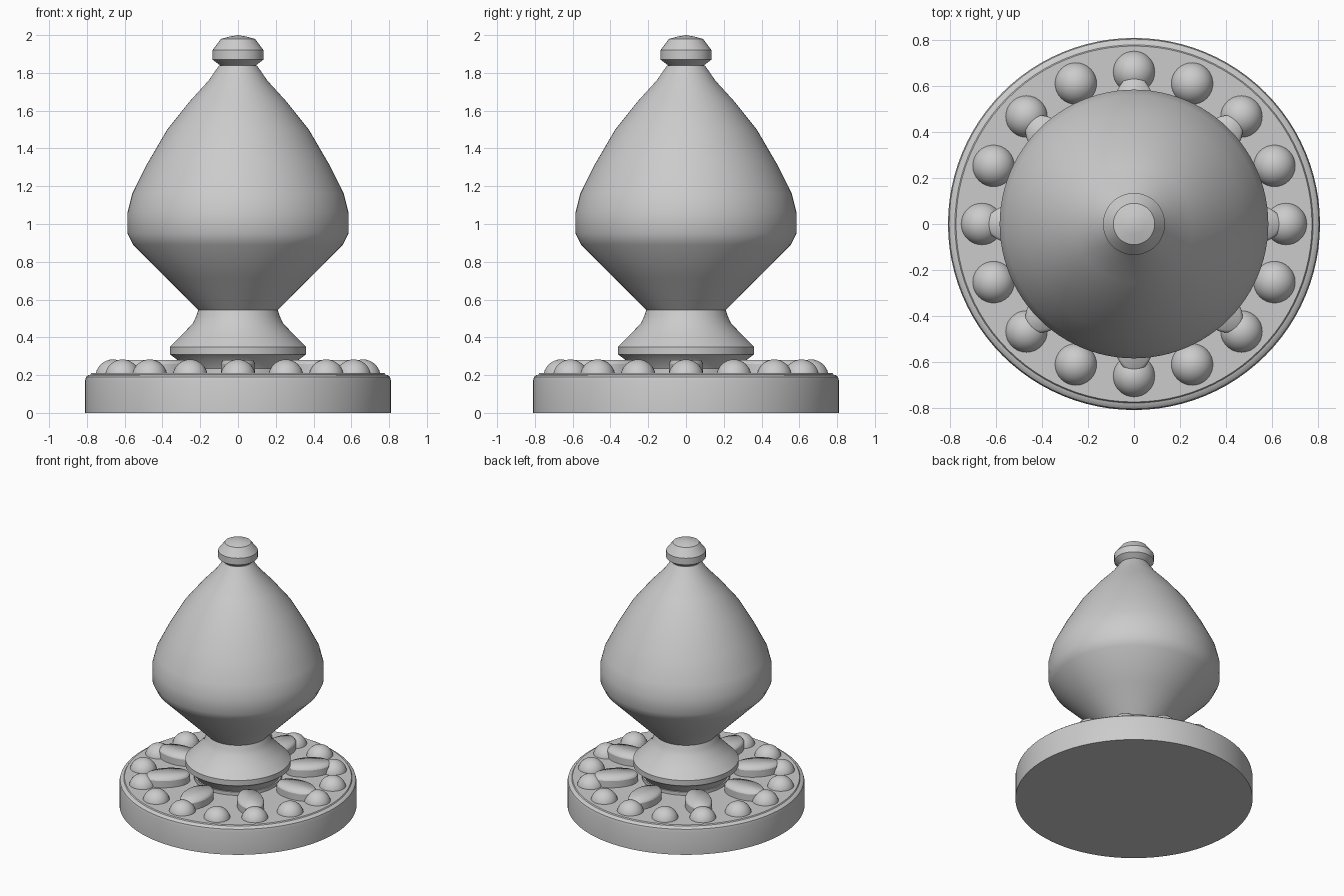
import bpy, bmesh, math
from mathutils import Matrix

cube = bpy.data.objects.get("Cube")
if cube:
    bpy.data.objects.remove(cube, do_unlink=True)

# Single plain grey
grey = bpy.data.materials.new("plain grey")
grey.use_nodes = True
grey.diffuse_color = (0.6, 0.6, 0.6, 1)
grey.node_tree.nodes["Principled BSDF"].inputs["Base Color"].default_value = (0.6, 0.6, 0.6, 1)


def finish(bm, name, angle=30):
    bmesh.ops.remove_doubles(bm, verts=bm.verts, dist=1e-5)
    bmesh.ops.recalc_face_normals(bm, faces=bm.faces)
    mesh = bpy.data.meshes.new(name)
    bm.to_mesh(mesh)
    bm.free()
    mesh.materials.append(grey)
    obj = bpy.data.objects.new(name, mesh)
    bpy.context.collection.objects.link(obj)
    bpy.ops.object.select_all(action="DESELECT")
    obj.select_set(True)
    bpy.context.view_layer.objects.active = obj
    bpy.ops.object.shade_smooth_by_angle(angle=math.radians(angle))
    return obj


def lathe(name, profile, steps=96, angle=30):
    """Spin (radius, height) points around the z axis."""
    bm = bmesh.new()
    verts = [bm.verts.new((r, 0, z)) for r, z in profile]
    edges = [bm.edges.new(pair) for pair in zip(verts, verts[1:])]
    bmesh.ops.spin(bm, geom=verts + edges, axis=(0, 0, 1), cent=(0, 0, 0),
                   angle=math.tau, steps=steps, use_merge=True)
    return finish(bm, name, angle)


def ring(name, source, count, radius, z):
    """Place linked copies of a part evenly around the z axis."""
    for i in range(count):
        obj = source if i == 0 else source.copy()
        if i:
            bpy.context.collection.objects.link(obj)
        obj.name = f"{name}_{i + 1}"
        turn = Matrix.Rotation(math.tau * i / count, 4, "Z")
        obj.matrix_world = turn @ Matrix.Translation((radius, 0, z))


# Round base with a softly stepped rim
lathe("base", [(0, 0), (0.81, 0), (0.81, 0.17), (0.805, 0.19), (0.793, 0.2),
               (0.78, 0.203), (0.775, 0.21), (0, 0.21)])

# Low collar under the foot
lathe("collar", [(0, 0.2), (0.3, 0.2), (0.3, 0.235), (0, 0.235)])

# Flared foot
lathe("foot", [(0, 0.235), (0.29, 0.235), (0.32, 0.28), (0.36, 0.31),
               (0.36, 0.35), (0.3, 0.41), (0.238, 0.475), (0.222, 0.51),
               (0.21, 0.545), (0, 0.545)])

# Bulbous body
lathe("body", [(0, 0.545), (0.21, 0.545), (0.38, 0.715), (0.555, 0.89),
               (0.585, 0.95), (0.585, 1.06), (0.56, 1.16), (0.48, 1.32),
               (0.375, 1.5), (0.255, 1.65), (0.155, 1.76), (0.1, 1.84), (0, 1.84)])

# Knob on top
lathe("knob", [(0, 1.84), (0.095, 1.84), (0.135, 1.87), (0.135, 1.92),
               (0.09, 1.98), (0.045, 1.992), (0, 2.0)], angle=25)

# Ring of round studs
bm = bmesh.new()
bmesh.ops.create_uvsphere(bm, u_segments=32, v_segments=16, radius=0.093)
ring("stud", finish(bm, "stud"), 16, 0.662, 0.19)

# Ring of oval petals with bevelled tops
petal = lathe("petal", [(0, 0), (1, 0), (1, 0.055), (0.9, 0.075), (0, 0.075)], 48)
petal.data.transform(Matrix.Diagonal((0.155, 0.09, 1, 1)))
ring("petal", petal, 8, 0.49, 0.205)
